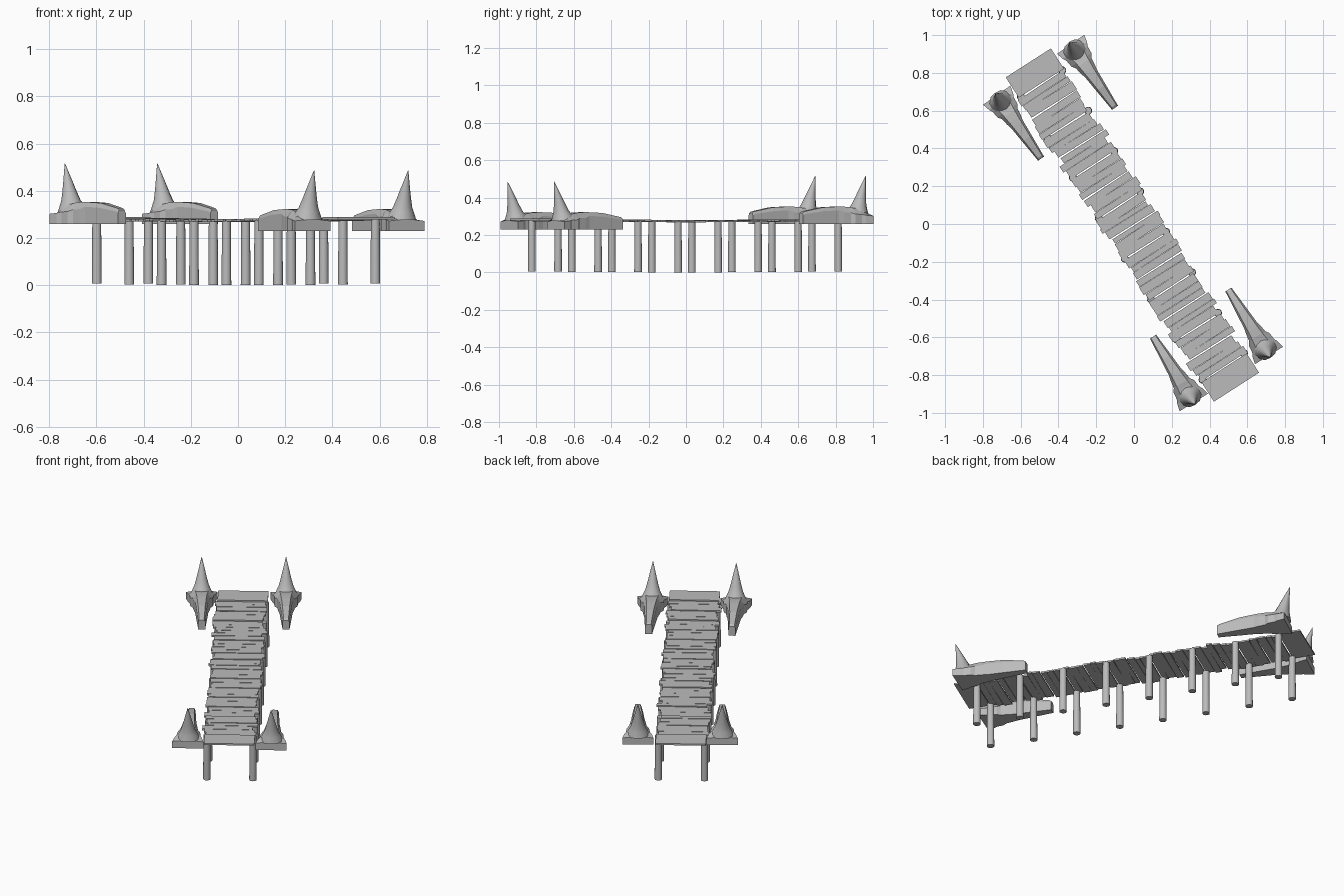
import bpy, bmesh, math, random
from mathutils import Matrix, Vector

random.seed(7)
if "Cube" in bpy.data.objects:
    bpy.data.objects.remove(bpy.data.objects["Cube"], do_unlink=True)

grey = bpy.data.materials.new("weathered grey")
grey.use_nodes = True
grey.diffuse_color = (0.5, 0.5, 0.5, 1)
grey.node_tree.nodes["Principled BSDF"].inputs["Base Color"].default_value = (0.5, 0.5, 0.5, 1)

# The bridge runs diagonally: local y is its length, local x its width
TURN = Matrix.Rotation(math.radians(32.7), 4, 'Z')
SIDE = -0.01          # sideways offset of the walkway


def finish(bm, name, local, smooth=False):
    bmesh.ops.recalc_face_normals(bm, faces=bm.faces)
    mesh = bpy.data.meshes.new(name)
    bm.to_mesh(mesh)
    bm.free()
    mesh.materials.append(grey)
    obj = bpy.data.objects.new(name, mesh)
    bpy.context.collection.objects.link(obj)
    obj.matrix_world = TURN @ local
    if smooth:
        bpy.ops.object.select_all(action='DESELECT')
        obj.select_set(True)
        bpy.context.view_layer.objects.active = obj
        bpy.ops.object.shade_smooth_by_angle(angle=math.radians(40))
    return obj


def loft(bm, rings):
    """Skin a list of equal-length point rings and cap both ends."""
    loops = [[bm.verts.new(p) for p in ring] for ring in rings]
    n = len(loops[0])
    for a, b in zip(loops, loops[1:]):
        for i in range(n):
            j = (i + 1) % n
            bm.faces.new((a[i], a[j], b[j], b[i]))
    bm.faces.new(loops[0])
    bm.faces.new(loops[-1])


def sag(y):
    return 0.008 * y * y


# Deck boards: groups of boards with a gap after each group
bm = bmesh.new()


def board(y0, y1, shift, lift, yaw):
    mid = (y0 + y1) / 2
    place = (Matrix.Translation((SIDE + shift, mid, 0.274 + sag(mid) + lift))
             @ Matrix.Rotation(yaw, 4, 'Z')
             @ Matrix.Diagonal((0.284, y1 - y0, 0.01, 1)))
    bmesh.ops.create_cube(bm, size=1, matrix=place)


HALF, GROUPS = 1.02, 16
pitch = 2 * HALF / GROUPS
for g in range(GROUPS):
    start = -HALF + g * pitch
    if g in (0, GROUPS - 1):
        board(start, start + pitch - 0.006 * (g == 0), 0, 0.002, 0)
        continue
    cuts = [0, random.uniform(0.25, 0.4), random.uniform(0.55, 0.75), 0.95]
    for a, b in zip(cuts, cuts[1:]):
        board(start + a * pitch, start + b * pitch - 0.001, random.uniform(-0.018, 0.018),
              random.uniform(-0.002, 0.002), random.uniform(-0.015, 0.015))
finish(bm, "deck_boards", Matrix())

# Paired round posts under the deck
for i in range(8):
    y = 0.89 - i * 1.78 / 7
    for label, x in (("left", 0.13), ("right", -0.13)):
        bm = bmesh.new()
        low = sag(y)
        height = 0.272
        bmesh.ops.create_cone(bm, cap_ends=True, segments=16, radius1=0.021, radius2=0.019,
                              depth=height)
        finish(bm, f"{label}_post_{i + 1}",
               Matrix.Translation((SIDE + x, y, low + height / 2)), smooth=True)

# Horned end ornaments: (distance, half width, edge height, ridge half width, ridge height)
STATIONS = [
    (0.0, 0.020, 0.045, 0.014, 0.058), (0.012, 0.020, 0.052, 0.014, 0.066),
    (0.13, 0.030, 0.068, 0.020, 0.088), (0.22, 0.037, 0.072, 0.026, 0.092),
    (0.25, 0.044, 0.062, 0.028, 0.092), (0.29, 0.050, 0.060, 0.032, 0.090),
    (0.31, 0.064, 0.052, 0.034, 0.086), (0.35, 0.068, 0.050, 0.040, 0.080),
    (0.37, 0.078, 0.046, 0.042, 0.070), (0.41, 0.088, 0.042, 0.045, 0.046),
]
# Horn rings: (distance, height, radius)
HORN = [(0.362, 0.045, 0.066), (0.368, 0.078, 0.052), (0.376, 0.100, 0.041),
        (0.386, 0.135, 0.031), (0.397, 0.175, 0.021), (0.409, 0.215, 0.011),
        (0.421, 0.255, 0.001)]


def ornament(name, x, y, z, angle):
    place = Matrix.Translation((x, y, z)) @ Matrix.Rotation(math.radians(angle), 4, 'Z')
    bm = bmesh.new()
    loft(bm, [[(-w, d, 0), (-w, d, e), (-r, d, h), (r, d, h), (w, d, e), (w, d, 0)]
              for d, w, e, r, h in STATIONS])
    finish(bm, name + "_base", place)
    bm = bmesh.new()
    rings = []
    for d, h, r in HORN:
        ring = []
        for k in range(12):
            a = k * math.tau / 12
            # keep the flared foot inside the outer end of the base
            ring.append(Vector((r * math.cos(a), min(d + r * math.sin(a), 0.425), h)))
        rings.append(ring)
    loft(bm, rings)
    finish(bm, name + "_horn", place, smooth=True)


ornament("back_left_ornament", 0.248, 0.572, 0.26, 2.3)
ornament("back_right_ornament", -0.227, 0.557, 0.26, 2.3)
ornament("front_left_ornament", 0.233, -0.562, 0.23, 179)
ornament("front_right_ornament", -0.237, -0.556, 0.23, 179)
